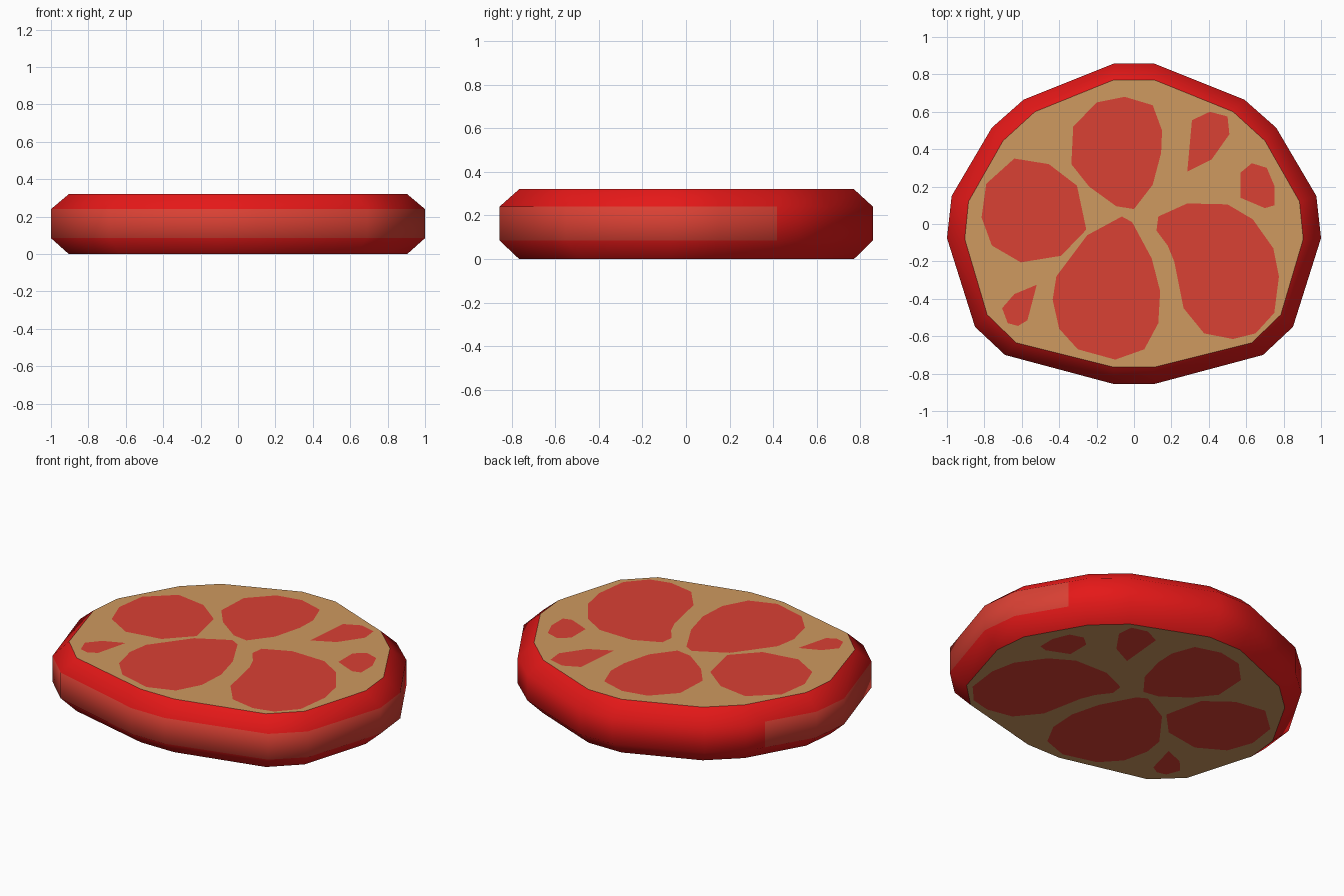
import bpy, bmesh
from mathutils import Vector
from mathutils.geometry import delaunay_2d_cdt

if "Cube" in bpy.data.objects:
    bpy.data.objects.remove(bpy.data.objects["Cube"])

HEIGHT = 0.32


def material(name, color):
    m = bpy.data.materials.new(name)
    m.diffuse_color = (*color, 1)
    m.use_nodes = True
    m.node_tree.nodes["Principled BSDF"].inputs["Base Color"].default_value = m.diffuse_color
    return m


def mirrored(half):
    """Close a right-hand half outline by mirroring it over x = 0."""
    return half + [(-x, y) for x, y in reversed(half)]


def counterclockwise(loop):
    area = sum(a[0] * b[1] - b[0] * a[1] for a, b in zip(loop, loop[1:] + loop[:1]))
    return loop if area > 0 else loop[::-1]


def inside(p, loop):
    """Even-odd test of a point against an outline."""
    hit = False
    for (ax, ay), (bx, by) in zip(loop, loop[1:] + loop[:1]):
        if (ay > p.y) != (by > p.y) and p.x < ax + (p.y - ay) * (bx - ax) / (by - ay):
            hit = not hit
    return hit


# Slice outlines: widest part and cut rim (right halves, top to bottom)
outer = mirrored([(.11, .857), (.59, .665), (.76, .515), (.975, .15),
                  (1, -.075), (.85, -.55), (.69, -.70), (.11, -.855)])
rim = mirrored([(.11, .77), (.53, .60), (.70, .445), (.885, .12),
                (.905, -.08), (.785, -.485), (.63, -.635), (.11, -.765)])

# Seed pockets on the cut faces
pockets = [
    [(-.325, .52), (-.2, .65), (-.05, .68), (.10, .635), (.15, .50), (.145, .38),
     (.10, .21), (0, .08), (-.095, .095), (-.24, .20), (-.335, .32)],
    [(-.64, .35), (-.455, .32), (-.305, .205), (-.255, -.03), (-.39, -.17),
     (-.605, -.205), (-.76, -.115), (-.815, .035), (-.79, .215)],
    [(-.065, .04), (-.01, .01), (.095, -.185), (.14, -.36), (.13, -.53), (.055, -.67),
     (-.10, -.725), (-.30, -.67), (-.40, -.56), (-.435, -.405), (-.415, -.28), (-.25, -.06)],
    [(.13, .04), (.285, .11), (.5, .105), (.635, .025), (.745, -.13), (.775, -.28),
     (.75, -.475), (.65, -.585), (.53, -.615), (.375, -.585), (.265, -.45),
     (.215, -.2), (.18, -.115), (.12, -.035)],
    [(.31, .555), (.405, .6), (.5, .575), (.51, .48), (.415, .345), (.285, .28)],
    [(.57, .275), (.63, .325), (.71, .30), (.75, .205), (.75, .1), (.70, .085), (.57, .14)],
    [(-.52, -.325), (-.64, -.375), (-.705, -.45), (-.675, -.53), (-.62, -.545), (-.57, -.515)],
]

bm = bmesh.new()

# Skin: four rings lofted from bottom rim to top rim
rings = [[bm.verts.new((x, y, z)) for x, y in loop]
         for loop, z in ((rim, 0), (outer, .085), (outer, .24), (rim, HEIGHT))]
n = len(rim)
for k in range(3):
    for i in range(n):
        j = (i + 1) % n
        f = bm.faces.new((rings[k][j], rings[k][i], rings[k + 1][i], rings[k + 1][j]))
        f.smooth = True


def middle_band():
    return [f for f in bm.faces if all(.08 < v.co.z < .25 for v in f.verts)]


# Paler blush around the front and sides of the middle band
band = middle_band()
geom = set(band) | {e for f in band for e in f.edges} | {v for f in band for v in f.verts}
bmesh.ops.bisect_plane(bm, geom=list(geom), plane_co=(0, .418, 0), plane_no=(0, 1, 0))
for f in middle_band():
    if f.calc_center_median().y < .418:
        f.material_index = 2

# Cut faces, top and bottom, with the pockets cut in
loops = [counterclockwise(loop) for loop in [rim] + pockets]
points = [Vector(p) for loop in loops for p in loop]
ids, start = [], 0
for loop in loops:
    ids.append(list(range(start, start + len(loop))))
    start += len(loop)
co, _, tris, _, _, _ = delaunay_2d_cdt(points, [], ids, 1, 1e-5)
for z in (0, HEIGHT):
    vs = [bm.verts.new((p.x, p.y, z)) for p in co]
    for tri in tris:
        f = bm.faces.new([vs[i] for i in tri])
        middle = sum((co[i] for i in tri), Vector((0, 0))) / len(tri)
        f.material_index = 2 if any(inside(middle, p) for p in pockets) else 1
bmesh.ops.remove_doubles(bm, verts=bm.verts, dist=1e-4)
bmesh.ops.recalc_face_normals(bm, faces=bm.faces)

# Crisp edge between skin and cut faces
for e in bm.edges:
    if len({f.smooth for f in e.link_faces}) == 2:
        e.smooth = False

mesh = bpy.data.meshes.new("tomato_slice")
bm.to_mesh(mesh)
bm.free()
for m in (material("skin red", (.78, .009, .009)),
          material("flesh tan", (.62, .32, .115)),
          material("pocket red", (.70, .052, .034))):
    mesh.materials.append(m)
bpy.context.collection.objects.link(bpy.data.objects.new("tomato_slice", mesh))
